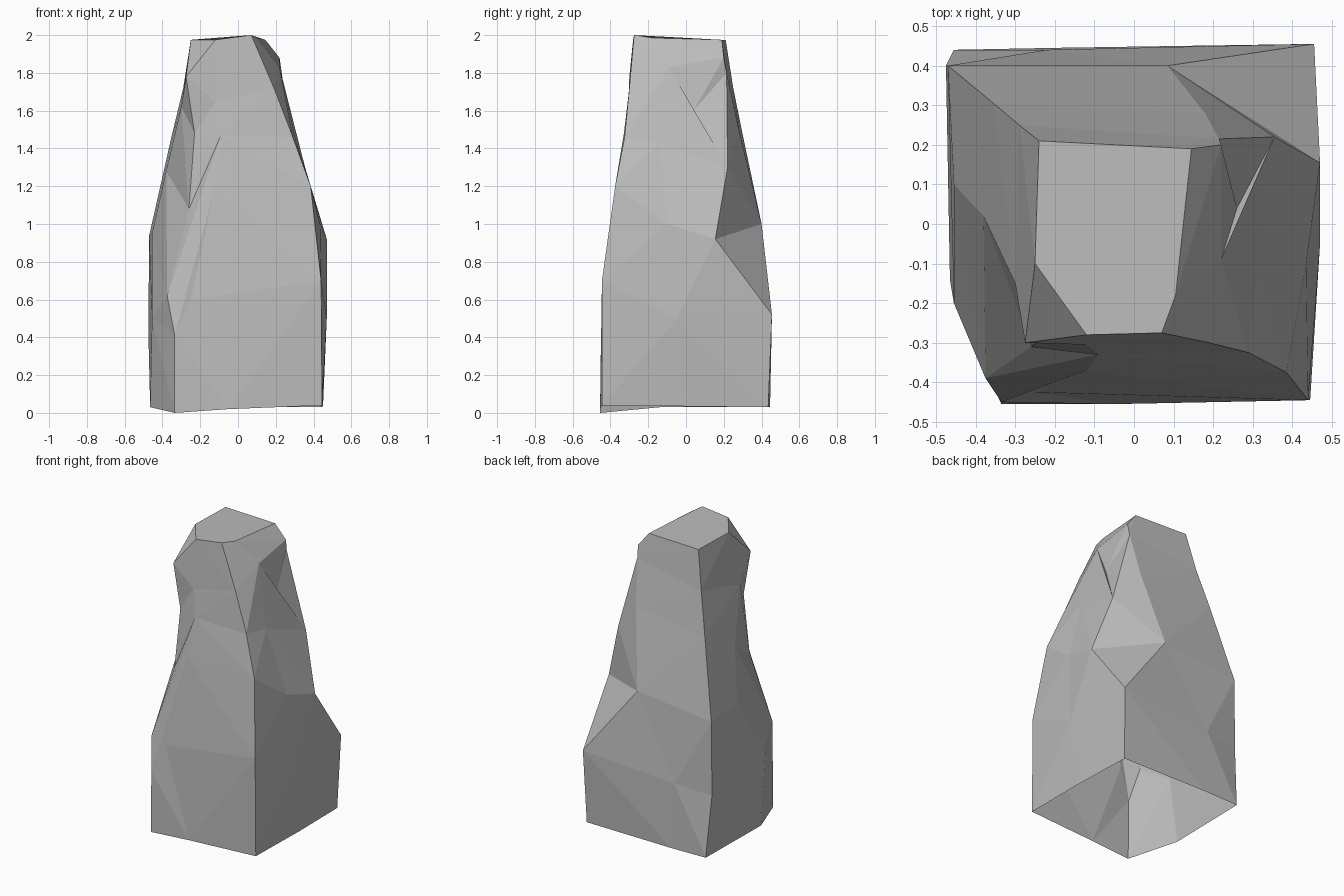
import bpy
import bmesh
from mathutils import Vector

default_cube = bpy.data.objects.get("Cube")
if default_cube:
    bpy.data.objects.remove(default_cube, do_unlink=True)


def make_material(name, colour):
    material = bpy.data.materials.new(name)
    material.use_nodes = True
    material.diffuse_color = colour
    shader = material.node_tree.nodes["Principled BSDF"]
    shader.inputs["Base Color"].default_value = colour
    shader.inputs["Roughness"].default_value = 0.9
    return material


# Ridge lines of the boulder, each running from the ground to the summit
front_left = [(-.335, -.455, 0), (-.335, -.45, .41), (-.375, -.39, .62),
              (-.26, -.31, 1.08), (-.23, -.29, 1.48), (-.275, -.3, 1.78)]
front_middle = [(-.05, -.455, .02), (-.25, -.425, .6), (-.12, -.37, 1.2),
                (-.09, -.33, 1.47), (-.12, -.305, 1.65), (-.12, -.28, 1.975)]
front_right = [(.445, -.445, .04), (.44, -.445, .7), (.385, -.375, 1.2),
               (.29, -.325, 1.46), (.19, -.3, 1.72), (.07, -.275, 2)]
right_middle = [(.45, 0, .035), (.47, -.05, .5), (.435, -.1, 1),
                (.309, -.14, 1.43), (.22, -.09, 1.83), (.105, -.18, 1.985)]
back_right = [(.44, .435, .03), (.455, .455, .52), (.47, .155, .92),
              (.355, .22, 1.3), (.26, .04, 1.6), (.22, .2, 1.88)]
back_middle = [(-.2, .445, .03), (-.22, .44, .47), (.085, .4, 1),
               (.18, .28, 1.5), (.215, .215, 1.8), (.145, .19, 1.975)]
back_left = [(-.455, .44, .03), (-.475, .4, .44), (-.47, .4, .94),
             (-.355, .305, 1.45), (-.29, .25, 1.72), (-.24, .21, 1.975)]
left_middle = [(-.465, -.14, .03), (-.455, -.2, .5), (-.455, .1, .95),
               (-.38, .02, 1.28), (-.3, -.15, 1.62), (-.25, -.1, 1.975)]

ridges = [front_left, front_middle, front_right, right_middle,
          back_right, back_middle, back_left, left_middle]

bm = bmesh.new()
columns = [[bm.verts.new(Vector(point)) for point in ridge] for ridge in ridges]


def add_facet(a, b, c, d):
    """Split a bent quad along the diagonal that bulges outward."""
    normal = (b.co - a.co).cross(c.co - a.co)
    if normal.dot(d.co - a.co) <= 0:
        triangles = ((a, b, c), (a, c, d))
    else:
        triangles = ((a, b, d), (b, c, d))
    for triangle in triangles:
        bm.faces.new(triangle)


# Faceted sides between neighbouring ridges, open underneath
for index, column in enumerate(columns):
    neighbour = columns[(index + 1) % len(columns)]
    for level in range(len(column) - 1):
        add_facet(column[level], neighbour[level],
                  neighbour[level + 1], column[level + 1])

# Flat summit and its two chipped corners
fl, fm, fr, rm, br, bk, bl, lm = [column[-1] for column in columns]
bm.faces.new((fl, fm, lm))
bm.faces.new((rm, br, bk))
bm.faces.new((fm, fr, rm, bk, bl, lm))

mesh = bpy.data.meshes.new("boulder")
bm.to_mesh(mesh)
bm.free()
mesh.materials.append(make_material("stone grey", (.5, .5, .5, 1)))
boulder = bpy.data.objects.new("boulder", mesh)
bpy.context.collection.objects.link(boulder)
